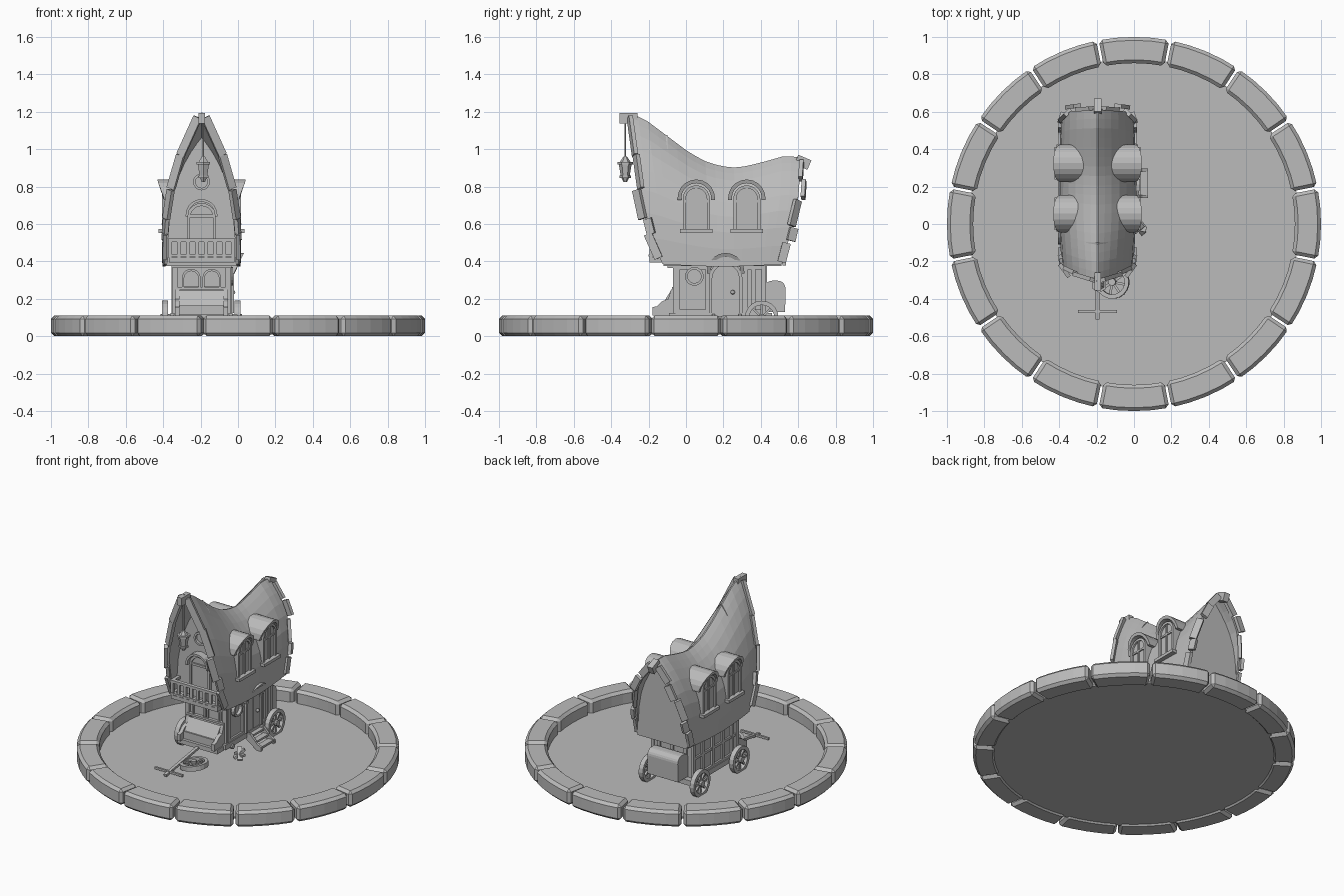
import bpy, bmesh, math
from mathutils import Vector, Matrix

if "Cube" in bpy.data.objects:
    bpy.data.objects.remove(bpy.data.objects["Cube"])

CX = -0.195                       # centre line of the wagon house
GREY = bpy.data.materials.new("plain grey")
GREY.diffuse_color = (0.5, 0.5, 0.5, 1)
GREY.use_nodes = True
GREY.node_tree.nodes["Principled BSDF"].inputs["Base Color"].default_value = GREY.diffuse_color


def finish(name, bm):
    bmesh.ops.recalc_face_normals(bm, faces=bm.faces)
    me = bpy.data.meshes.new(name)
    bm.to_mesh(me)
    bm.free()
    me.materials.append(GREY)
    ob = bpy.data.objects.new(name, me)
    bpy.context.collection.objects.link(ob)
    return ob


def prism(name, pts, axis, a, b):
    """Extrude a 2D outline along an axis from a to b."""
    put = {'x': lambda p, t: (t, p[0], p[1]), 'y': lambda p, t: (p[0], t, p[1]),
           'z': lambda p, t: (p[0], p[1], t)}[axis]
    bm = bmesh.new()
    A = [bm.verts.new(put(p, a)) for p in pts]
    B = [bm.verts.new(put(p, b)) for p in pts]
    n = len(pts)
    bm.faces.new(A)
    bm.faces.new(B[::-1])
    for i in range(n):
        bm.faces.new((A[i], A[(i + 1) % n], B[(i + 1) % n], B[i]))
    return finish(name, bm)


def box(name, x0, x1, y0, y1, z0, z1):
    return prism(name, [(x0, y0), (x1, y0), (x1, y1), (x0, y1)], 'z', z0, z1)


def beam(name, p, q, w, d, hint='Y', sides=0):
    """Bar from p to q: rectangular, or round when sides is given."""
    p, q = Vector(p), Vector(q)
    M = (Matrix.Translation((p + q) / 2) @ (q - p).to_track_quat('Z', hint).to_matrix().to_4x4())
    L = (q - p).length
    bm = bmesh.new()
    if sides:
        bmesh.ops.create_cone(bm, cap_ends=True, segments=sides, radius1=w, radius2=d, depth=L, matrix=M)
    else:
        bmesh.ops.create_cube(bm, size=1, matrix=M @ Matrix.Diagonal((w, d, L, 1)))
    return finish(name, bm)


def arc(c, zs, r, n=10, a0=0, a1=math.pi):
    return [(c + r * math.cos(a0 + (a1 - a0) * i / n), zs + r * math.sin(a0 + (a1 - a0) * i / n))
            for i in range(n + 1)]


def arch(c, z0, zs, r):
    return [(c - r, z0), (c + r, z0)] + arc(c, zs, r)


def arch_band(c, z0, zs, r, t):
    out = [(c + r, z0)] + arc(c, zs, r) + [(c - r, z0)]
    inn = [(c + r - t, z0)] + arc(c, zs, r - t) + [(c - r + t, z0)]
    return out + inn[::-1]


def ring(name, axis, c, zc, r, t, a, b, n=16):
    """Round frame with a pane."""
    bm_pts = arc(c, zc, r, n, 0, 2 * math.pi - 1e-3) + arc(c, zc, r - t, n, 0, 2 * math.pi - 1e-3)[::-1]
    prism(name, bm_pts, axis, a, b)


# ---------- stone ring and ground ----------
for k in range(16):
    m, h = k * math.pi / 8, math.pi / 16 - 0.007
    pts = []
    for r, order in ((1.0, range(5)), (0.86, range(4, -1, -1))):
        for i in order:
            a = m - h + 2 * h * i / 4
            pts.append((r * math.cos(a), r * math.sin(a)))
    stone = prism("kerb_stone", pts, 'z', 0, 0.11)
    bev = stone.modifiers.new("bevel", 'BEVEL')
    bev.width, bev.segments, bev.angle_limit = 0.018, 1, math.radians(40)
prism("ground", [(0.885 * math.cos(i * math.pi / 32), 0.885 * math.sin(i * math.pi / 32)) for i in range(64)],
      'z', 0.01, 0.022)


# ---------- boat-like roof ----------
def lerp(tab, x):
    for (x0, v0), (x1, v1) in zip(tab, tab[1:]):
        if x <= x1:
            return v0 + (v1 - v0) * (x - x0) / (x1 - x0)
    return tab[-1][1]


FRONT = [(0, -0.125), (.19, -.195), (.43, -.243), (.76, -.28), (1, -.307)]
BACK = [(0, .515), (.2, .545), (.6, .60), (1, .615)]
RIDGE = [(-.307, 1.195), (-.22, 1.16), (-.14, 1.10), (.02, .98), (.1, .937), (.18, .91), (.275, .90),
         (.39, .925), (.53, .965), (.615, .955)]


def roof(s, u, side=1, k=1.0):
    """Point on the roof: s from eave to ridge, u from front to back."""
    y = lerp(FRONT, s) * (1 - u) + lerp(BACK, s) * u
    top = lerp(RIDGE, -.307 + .922 * u)
    power = 2.4 + 0.6 * min(1, u * 2.5)
    w = (0.193 + 0.012 * math.sin(math.pi * u)) * (1 - s ** power) * k + 0.004
    return Vector((CX + side * w, y, 0.385 + (top - 0.385) * s - 0.012 * math.sin(math.pi * u) * (1 - s)))


NS, NU = 9, 18
S = [math.sin(i / NS * math.pi / 2) for i in range(NS + 1)]
bm = bmesh.new()
path = [(s, -1) for s in S] + [(s, 1) for s in S[::-1]]
rows = [[bm.verts.new(roof(s, j / NU, sd)) for s, sd in path] for j in range(NU + 1)]
for r0, r1 in zip(rows, rows[1:]):
    for i in range(len(path) - 1):
        bm.faces.new((r0[i], r0[i + 1], r1[i + 1], r1[i]))
shell = finish("roof_shell", bm)
sol = shell.modifiers.new("thickness", 'SOLIDIFY')
sol.thickness, sol.offset = 0.016, -1


def gable(name, y, t):
    """Wall filling the roof section at y."""
    def at(s, sd):
        f, b = lerp(FRONT, s), lerp(BACK, s)
        p = roof(s, min(1, max(0, (y - f) / (b - f))), sd, 0.95)
        return (p.x, p.z - 0.008)
    prism(name, [at(s, -1) for s in S] + [at(s, 1) for s in S[::-1]], 'y', y, y + t)


gable("front_gable", -0.12, 0.02)
gable("back_gable", 0.515, 0.02)
box("upper_floor", CX - .18, CX + .18, -.12, .51, .375, .405)

# ragged boards along both roof ends
for sd in (-1, 1):
    for u, out, spans in ((0, -1, ((.04, .2, .022), (.2, .3, .004), (.3, .49, .03), (.5, .72, .006), (.72, .97, .012))),
                          (1, 1, ((.02, .2, .008), (.22, .34, .028), (.36, .6, .012), (.62, .78, .04), (.8, .96, .02)))):
        for s0, s1, poke in spans:
            off = Vector((sd * 0.003, out * (poke - .015), 0))
            beam("roof_edge_board", roof(s0, u, sd) + off, roof(s1, u, sd) + off, 0.022, 0.045)
beam("front_ridge_block", (CX, -.355, 1.165), (CX, -.26, 1.165), .035, .055)
beam("back_ridge_block", (CX, .59, .945), (CX, .66, .915), .04, .055)

# ---------- dormer windows ----------
for sd in (-1, 1):
    X = lambda d: CX + sd * d
    for yc in (0.055, 0.325):
        prism("dormer_body", arch(yc, .57, .735, .072), 'x', X(.08), X(.2))
        prism("dormer_frame", arch_band(yc, .57, .735, .072, .016), 'x', X(.195), X(.212))
        box("dormer_mullion", *sorted((X(.195), X(.208))), yc - .006, yc + .006, .57, .8)
        box("dormer_crossbar", *sorted((X(.195), X(.208))), yc - .06, yc + .06, .715, .727)
        box("dormer_sill", *sorted((X(.15), X(.23))), yc - .088, yc + .088, .552, .572)
        hood = prism("dormer_hood", arch_band(yc, .728, .738, .1, .02), 'x', X(.06), X(.23))
        for v in hood.data.vertices:          # front of the hood leans outward at the top
            if abs(v.co.x - CX) > .1:
                v.co.x = X(.2 + .035 * min(1, max(0, (v.co.z - .738) / .09)))

# ---------- lower storey ----------
box("lower_room", CX - .147, CX + .147, -.05, .42, .1, .39)
box("chassis", CX - .165, CX + .165, -.09, .46, .09, .125)
for sd in (-1, 1):
    xa, xb = sorted((CX + sd * .14, CX + sd * .16))
    for y in (-.045, .0 if sd < 0 else .115, .1 if sd < 0 else .31, .21 if sd < 0 else .36, .32, .415):
        box("wall_post", xa, xb, y - .012, y + .012, .12, .39)
    for z in (.13, .37):
        box("wall_rail", xa, xb, -.05, .42, z - .012, z + .012)
    box("front_post", CX + sd * .142 - .014, CX + sd * .142 + .014, -.07, -.04, .12, .4)
box("left_mid_rail", CX - .158, CX - .14, -.05, .42, .245, .262)
for x in (-.1, 0, .1):
    box("back_post", CX + x - .01, CX + x + .01, .42, .432, .12, .39)

# side door, porthole and steps
XR = CX + .147
prism("side_door", arch(.212, .125, .31, .075), 'x', XR, XR + .014)
prism("side_door_frame", arch_band(.212, .125, .31, .09, .018), 'x', XR, XR + .026)
box("side_door_seam", XR, XR + .018, .209, .215, .13, .37)
hood = prism("side_door_hood", arch_band(.212, .335, .345, .1, .02), 'x', XR, XR + .08)
for v in hood.data.vertices:
    if v.co.x > XR + .01:
        v.co.x = XR + .03 + .05 * max(0, (v.co.z - .345) / .1)
bpy.ops.mesh.primitive_uv_sphere_add(segments=10, ring_count=6, radius=.012, location=(XR + .022, .25, .235))
knob = bpy.context.object
knob.name = "door_knob"
knob.data.materials.append(GREY)
ring("porthole", 'x', .045, .32, .05, .014, XR - .005, XR + .022)
for i in range(3):
    box("step_tread", -.04 + i * .036, .0 + i * .036, .145, .29, .095 - i * .03, .108 - i * .03)
for y in (.14, .28):
    prism("step_side", [(-.04, .08), (-.04, .12), (-.005, .118), (.045, .065), (.075, .05), (.075, .02), (.045, .02)],
          'y', y, y + .016)

# front lower windows and driver's bench
for x in (-.055, .055):
    prism("front_window_pane", arch(CX + x, .265, .31, .042), 'y', -.06, -.05)
    prism("front_window_frame", arch_band(CX + x, .262, .31, .05, .012), 'y', -.07, -.05)
box("front_window_sill", CX - .14, CX + .14, -.075, -.05, .248, .262)
box("bench_base", CX - .15, CX + .15, -.16, -.05, .085, .115)
box("bench_seat", CX - .12, CX + .12, -.14, -.05, .115, .165)
beam("bench_back", (CX, -.125, .16), (CX, -.075, .24), .24, .014)
for sd in (-1, 1):
    x = CX + sd * .13
    prism("bench_arm", [(-.05, .11), (-.05, .25), (-.08, .25), (-.095, .2), (-.13, .185), (-.155, .16),
                        (-.18, .155), (-.18, .11)], 'x', x - .012, x + .012)

# ---------- balcony and upper door ----------
box("balcony_floor", CX - .175, CX + .175, -.195, -.04, .395, .42)
box("balcony_beam", CX - .16, CX + .16, -.1, -.05, .365, .395)
for z, h in ((.425, .012), (.505, .018)):
    box("balcony_rail", CX - .18, CX + .18, -.2, -.175, z, z + h)
    for sd in (-1, 1):
        x0, x1 = sorted((CX + sd * .158, CX + sd * .178))
        box("balcony_side_rail", x0, x1, -.19, -.1, z, z + h)
for i in range(8):
    x = CX - .168 + .048 * i
    box("baluster", x - .01, x + .01, -.196, -.18, .42, .51)
prism("upper_door", arch(CX, .42, .635, .062), 'y', -.13, -.12)
prism("upper_door_frame", arch_band(CX, .42, .635, .077, .016), 'y', -.142, -.12)
prism("upper_door_hood", arch_band(CX, .64, .648, .085, .014), 'y', -.17, -.12)
box("upper_door_bar", CX - .07, CX + .07, -.14, -.12, .635, .65)
ring("gable_round_window", 'y', CX, .825, .045, .013, -.138, -.12)

# ---------- lantern ----------
LX, LY = CX + .01, -.325
beam("lantern_cord", (LX, LY, .94), (LX, LY, 1.15), .005, .005, sides=6)
for z0, z1, r0, r1 in ((.93, .96, .03, .01), (.918, .932, .042, .042), (.858, .918, .024, .034),
                       (.845, .858, .03, .03), (.825, .845, .01, .02)):
    beam("lantern_part", (LX, LY, z0), (LX, LY, z1), r0, r1, sides=6)


# ---------- wheels ----------
def wheel(loc, rot):
    M = Matrix.Translation(loc) @ rot
    bm = bmesh.new()
    n = 20
    loops = [[bm.verts.new(M @ Vector((h, r * math.cos(i * 2 * math.pi / n), r * math.sin(i * 2 * math.pi / n))))
              for i in range(n)] for r, h in ((.09, -.016), (.09, .016), (.067, .016), (.067, -.016))]
    for a in range(4):
        for i in range(n):
            A, B, j = loops[a], loops[(a + 1) % 4], (i + 1) % n
            bm.faces.new((A[i], A[j], B[j], B[i]))
    finish("wheel_rim", bm)
    beam("wheel_hub", M @ Vector((-.024, 0, 0)), M @ Vector((.024, 0, 0)), .02, .02, sides=10)
    for i in range(8):
        a = i * math.pi / 4
        d = Vector((0, math.cos(a), math.sin(a)))
        beam("wheel_spoke", M @ (d * .015), M @ (d * .07), .013, .013)


for loc in ((-.003, .405, .1), (CX - .195, .405, .1), (CX - .195, -.02, .1)):
    wheel(loc, Matrix())
wheel((-.115, -.31, .058), Matrix.Rotation(math.radians(82), 4, 'Y') @ Matrix.Rotation(.2, 4, 'X'))
beam("back_axle", (CX - .19, .405, .1), (-.005, .405, .1), .016, .016, sides=8)
beam("front_axle", (CX - .19, -.02, .1), (-.02, -.02, .09), .016, .016, sides=8)

# ---------- drawbar, rear chest and broken planks ----------
beam("drawbar", (CX, -.09, .1), (CX, -.51, .035), .02, .016)
beam("drawbar_cross", (CX - .105, -.468, .045), (CX + .105, -.468, .045), .014, .014)
prism("rear_chest", [(.42, .13), (.53, .13)] + arc(.49, .255, .042, 5, 0, math.pi / 2) +
      arc(.462, .255, .042, 5, math.pi / 2, math.pi), 'x', CX - .115, CX + .115)
for p, q in (((.0, -.04, .03), (.05, 0, .085)), ((.05, -.05, .03), (.01, .0, .09)), ((-.01, -.01, .05), (.065, -.03, .055))):
    beam("broken_plank", p, q, .03, .014)
